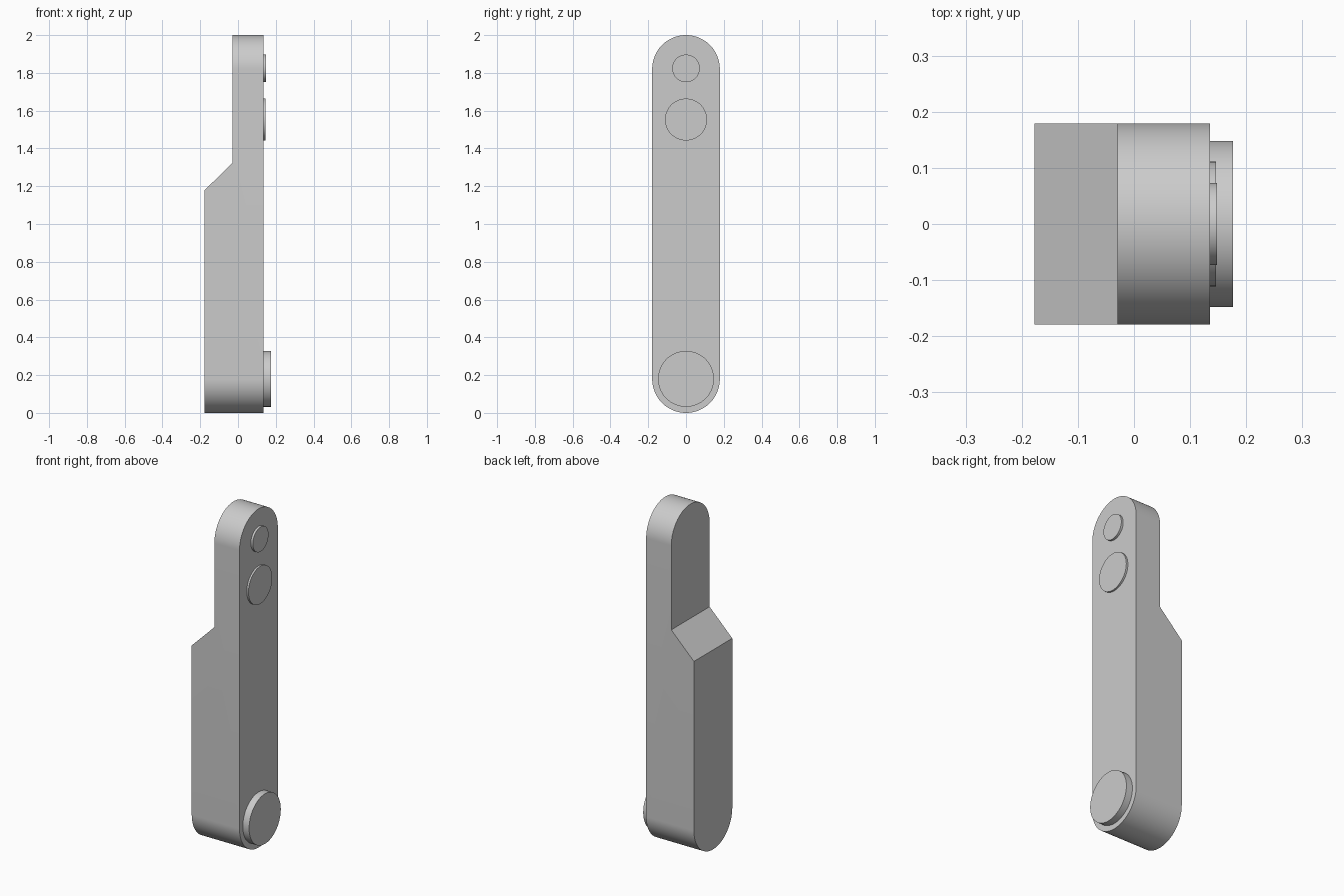
import bpy, bmesh, math
from mathutils import Matrix

cube = bpy.data.objects.get("Cube")
if cube:
    bpy.data.objects.remove(cube, do_unlink=True)

grey = bpy.data.materials.new("light_grey")
grey.use_nodes = True
grey.diffuse_color = (0.6, 0.6, 0.6, 1)
grey.node_tree.nodes["Principled BSDF"].inputs["Base Color"].default_value = (0.6, 0.6, 0.6, 1)

R = 0.179                          # half width of the rounded body
HEIGHT = 2.0
FRONT, BACK, NECK = 0.135, -0.177, -0.029
STEP_LOW, STEP_HIGH = 1.178, 1.325
SEGMENTS = 48


def finish(bm, name):
    bmesh.ops.recalc_face_normals(bm, faces=bm.faces)
    mesh = bpy.data.meshes.new(name)
    bm.to_mesh(mesh)
    bm.free()
    mesh.materials.append(grey)
    obj = bpy.data.objects.new(name, mesh)
    bpy.context.collection.objects.link(obj)
    bpy.ops.object.select_all(action='DESELECT')
    obj.select_set(True)
    bpy.context.view_layer.objects.active = obj
    bpy.ops.object.shade_smooth_by_angle(angle=math.radians(30))
    return obj


def arc(bm, x, z, start):
    """Half circle of vertices in the y-z plane."""
    angles = [start + math.pi * i / SEGMENTS for i in range(SEGMENTS + 1)]
    return [bm.verts.new((x, R * math.cos(a), z + R * math.sin(a))) for a in angles]


# Stepped body with rounded top and bottom
bm = bmesh.new()
top_f, top_b = (arc(bm, x, HEIGHT - R, 0) for x in (FRONT, NECK))
bot_f, bot_b = (arc(bm, x, R, math.pi) for x in (FRONT, BACK))
high = [bm.verts.new((NECK, y, STEP_HIGH)) for y in (R, -R)]
low = [bm.verts.new((BACK, y, STEP_LOW)) for y in (R, -R)]
bm.faces.new(top_f + bot_f)
bm.faces.new(top_b + [high[1], high[0]])
bm.faces.new([high[0], high[1], low[1], low[0]])
bm.faces.new([low[0], low[1]] + bot_b)
for front, back in ((top_f, top_b), (bot_f, bot_b)):
    for i in range(SEGMENTS):
        bm.faces.new([front[i], front[i + 1], back[i + 1], back[i]])
for side, t, b in ((0, 0, -1), (1, -1, 0)):
    bm.faces.new([top_f[t], top_b[t], high[side], low[side], bot_b[b], bot_f[b]])
finish(bm, "body")


# Round discs on the flat side, seated slightly into the body
def disc(name, z, radius, outer):
    inner = FRONT - 0.01
    bm = bmesh.new()
    place = Matrix.Translation(((inner + outer) / 2, 0, z)) @ Matrix.Rotation(math.pi / 2, 4, 'Y')
    bmesh.ops.create_cone(bm, cap_ends=True, segments=64, radius1=radius, radius2=radius,
                          depth=outer - inner, matrix=place)
    finish(bm, name)


disc("pivot_disc", 0.18, 0.148, 0.176)
disc("large_button", 1.553, 0.111, 0.146)
disc("small_button", 1.824, 0.073, 0.148)
